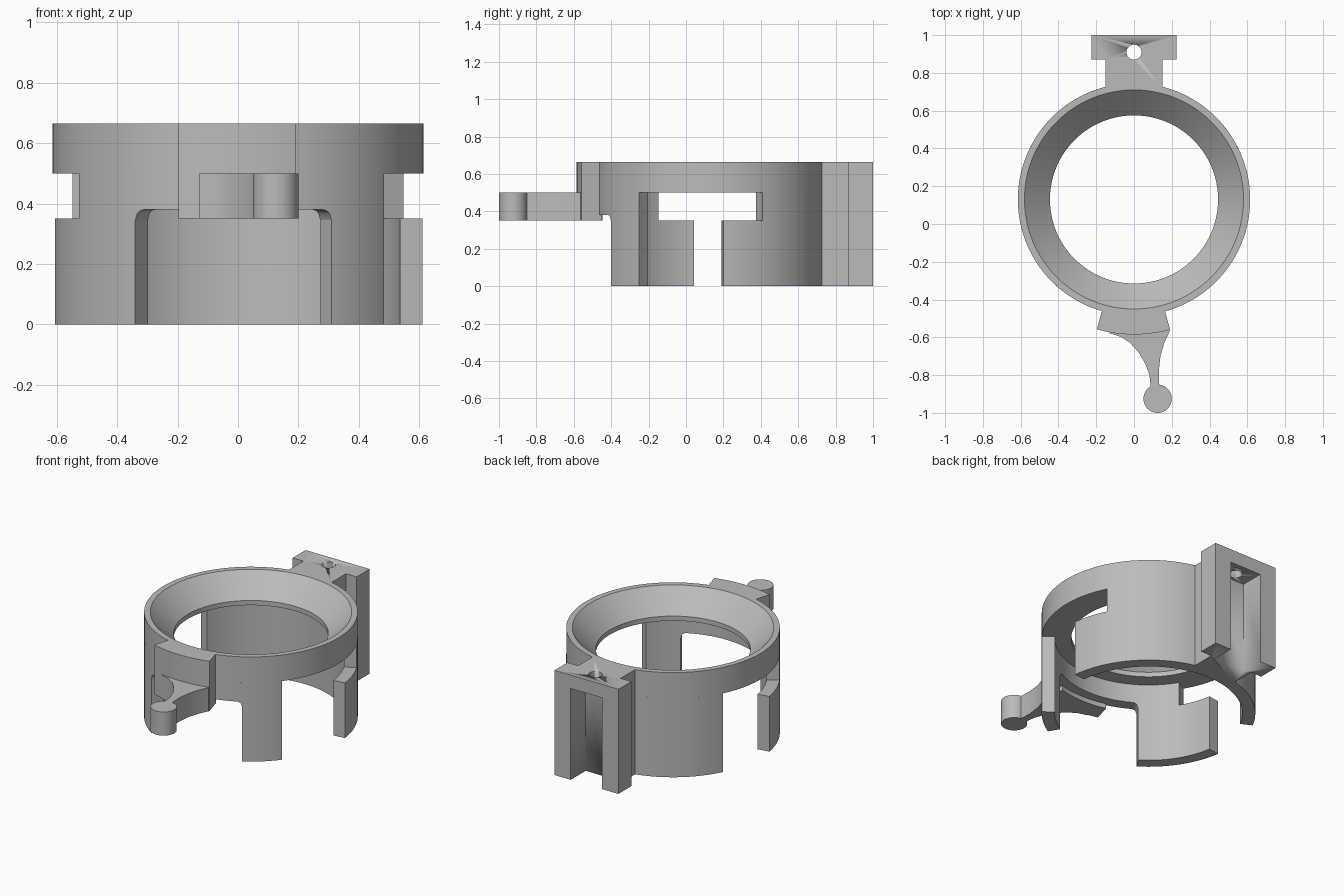
import bpy, bmesh, math

cube = bpy.data.objects.get("Cube")
if cube:
    bpy.data.objects.remove(cube, do_unlink=True)

CY = 0.13                      # ring centre in y
R_OUT, R_IN = 0.615, 0.54      # wall radii
TOP, RIM, LEDGE = 0.665, 0.5, 0.35

grey = bpy.data.materials.new("matte grey")
grey.use_nodes = True
colour = (0.5, 0.5, 0.5, 1)
grey.diffuse_color = colour
grey.node_tree.nodes["Principled BSDF"].inputs["Base Color"].default_value = colour


def finish(name, bm):
    bmesh.ops.recalc_face_normals(bm, faces=bm.faces)
    mesh = bpy.data.meshes.new(name)
    bm.to_mesh(mesh)
    bm.free()
    mesh.materials.append(grey)
    ob = bpy.data.objects.new(name, mesh)
    bpy.context.collection.objects.link(ob)
    bpy.ops.object.select_all(action='DESELECT')
    ob.select_set(True)
    bpy.context.view_layer.objects.active = ob
    bpy.ops.object.shade_smooth_by_angle(angle=math.radians(30))
    return ob


def sweep(name, section, a0, a1, steps):
    """Sweep a (radius, z) section about the ring axis; section may depend on angle."""
    bm = bmesh.new()
    full = a1 - a0 >= 360
    rows = []
    for i in range(steps if full else steps + 1):
        deg = a0 + (a1 - a0) * i / steps
        c, s = math.cos(math.radians(deg)), math.sin(math.radians(deg))
        rows.append([bm.verts.new((r * c, CY + r * s, z)) for r, z in section(deg)])
    n = len(rows[0])
    for i in range(steps):
        a, b = rows[i], rows[(i + 1) % len(rows)]
        for j in range(n):
            k = (j + 1) % n
            bm.faces.new((a[j], a[k], b[k], b[j]))
    if not full:
        bm.faces.new(rows[0])
        bm.faces.new(rows[-1])
    return finish(name, bm)


def wall(name, a0, a1, z0, z1, r0=R_IN, r1=R_OUT):
    return sweep(name, lambda d: [(r0, z0), (r1, z0), (r1, z1), (r0, z1)],
                 a0, a1, max(4, int((a1 - a0) / 2)))


def extrude(name, outline, z0, z1):
    bm = bmesh.new()
    face = bm.faces.new([bm.verts.new((x, y, z0)) for x, y in outline])
    top = bmesh.ops.extrude_face_region(bm, geom=[face])["geom"]
    bmesh.ops.translate(bm, vec=(0, 0, z1 - z0),
                        verts=[v for v in top if isinstance(v, bmesh.types.BMVert)])
    return finish(name, bm)


def circle(x, y, r, n=40):
    return [(x + r * math.cos(math.tau * i / n), y + r * math.sin(math.tau * i / n))
            for i in range(n)]


def cut(ob, cutter):
    cutter.hide_render = True
    mod = ob.modifiers.new("cut", 'BOOLEAN')
    mod.operation = 'DIFFERENCE'
    mod.solver = 'EXACT'
    mod.object = cutter
    bpy.context.view_layer.objects.active = ob
    bpy.ops.object.modifier_apply(modifier=mod.name)
    bpy.data.objects.remove(cutter, do_unlink=True)


# Upper ring with a funnel-shaped bore
sweep("funnel_ring", lambda d: [(R_OUT, RIM), (R_OUT, TOP), (0.58, TOP),
                                (0.445, 0.53), (0.445, RIM)], 0, 360, 128)

# Skirt: back wall, legs, and low flanges beside the side slots
wall("back_wall", 27, 153, 0, RIM)
wall("back_left_flange", 6.5, 27, 0, LEDGE)
wall("front_left_leg", -59.7, -38.2, 0, RIM)
wall("front_right_leg", -149, -123.6, 0, RIM)
wall("front_right_flange", -170.6, -149, 0, LEDGE)


# Bridge over the front opening, with rounded corners underneath
def bridge_section(deg):
    fillet = 0.035
    edge = min(deg + 123.6, -59.7 - deg)
    d = max(0, fillet - math.radians(edge) * R_OUT)
    z = 0.38 - fillet + math.sqrt(max(0, fillet ** 2 - d ** 2))
    return [(R_IN, z), (R_OUT, z), (R_OUT, RIM), (R_IN, RIM)]


sweep("front_bridge", bridge_section, -123.6, -59.7, 96)

# Front pad and the curved lever with its round end
wall("front_pad", -106, -74.5, LEDGE, TOP, 0.6, 0.715)
extrude("lever_arm", [(-0.13, -0.56), (-0.13, -0.578), (-0.07, -0.597), (-0.02, -0.63),
                      (0.025, -0.68), (0.06, -0.74), (0.082, -0.80), (0.09, -0.88),
                      (0.135, -0.88), (0.131, -0.78), (0.14, -0.70), (0.16, -0.63),
                      (0.19, -0.565), (0.18, -0.55)], LEDGE, RIM)
extrude("lever_knob", circle(0.125, -0.925, 0.075), LEDGE, RIM)

# Rear T-shaped mount with an open channel and a screw hole
half = [(0.15, 0.72), (0.15, 0.87), (0.225, 0.87), (0.225, 1.0)]
mount = extrude("rear_mount", half + [(-x, y) for x, y in reversed(half)], 0, TOP)
cut(mount, extrude("channel_cutter", [(-0.11, 0.85), (0.11, 0.85),
                                      (0.11, 1.1), (-0.11, 1.1)], -0.1, 0.58))
cut(mount, extrude("hole_cutter", circle(0, 0.91, 0.04, 32), 0.5, 0.8))
